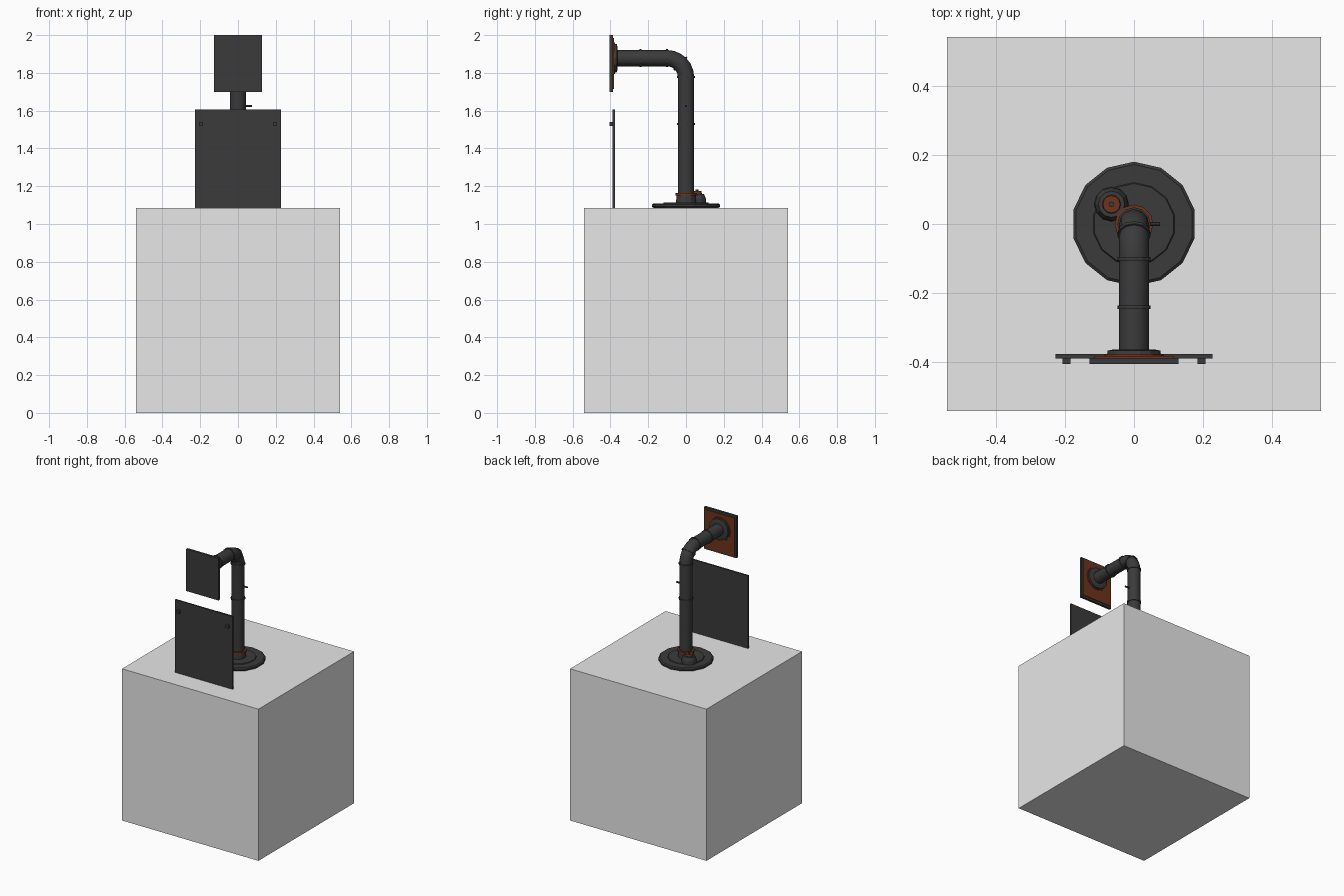
import bpy, bmesh, math
from mathutils import Vector

if "Cube" in bpy.data.objects:
    bpy.data.objects.remove(bpy.data.objects["Cube"])


def material(name, rgb):
    m = bpy.data.materials.new(name)
    m.diffuse_color = (*rgb, 1)
    m.use_nodes = True
    m.node_tree.nodes["Principled BSDF"].inputs["Base Color"].default_value = m.diffuse_color
    return m


GREY = material("pale_grey", (0.8, 0.8, 0.8))
IRON = material("dark_iron", (0.043, 0.043, 0.043))
RUST = material("rust_brown", (0.155, 0.034, 0.012))


def finish(bm, name, mat, smooth=False):
    bmesh.ops.recalc_face_normals(bm, faces=bm.faces)
    me = bpy.data.meshes.new(name)
    bm.to_mesh(me)
    bm.free()
    me.materials.append(mat)
    ob = bpy.data.objects.new(name, me)
    bpy.context.collection.objects.link(ob)
    if smooth:
        bpy.context.view_layer.objects.active = ob
        ob.select_set(True)
        bpy.ops.object.shade_smooth_by_angle(angle=math.radians(35))
        ob.select_set(False)
    return ob


def box(name, mat, x, y, z):
    """Box from (min, max) ranges on each axis."""
    bm = bmesh.new()
    bmesh.ops.create_cube(bm, size=1)
    for v in bm.verts:
        v.co = [(a + b) / 2 + c * (b - a) for (a, b), c in zip((x, y, z), v.co)]
    return finish(bm, name, mat)


def tube(name, mat, stations, sides=12, phase=0.0, smooth=False):
    """Capped round body through (centre, direction, radius) stations."""
    bm = bmesh.new()
    rings = []
    for centre, direction, r in stations:
        d = Vector(direction).normalized()
        # every direction lies in the yz plane or along x
        u = Vector((0, 1, 0)) if abs(d.x) > 0.9 else Vector((1, 0, 0))
        w = d.cross(u)
        angles = [phase + 2 * math.pi * i / sides for i in range(sides)]
        rings.append([bm.verts.new(Vector(centre) + r * (math.cos(a) * u + math.sin(a) * w))
                      for a in angles])
    for lo, hi in zip(rings, rings[1:]):
        for i in range(sides):
            j = (i + 1) % sides
            bm.faces.new((lo[i], lo[j], hi[j], hi[i]))
    bm.faces.new(rings[0])
    bm.faces.new(rings[-1])
    return finish(bm, name, mat, smooth)


def upright(name, mat, profile, x=0, y=0, sides=12, phase=0.0):
    """Turned part with a vertical axis from (radius, z) pairs."""
    return tube(name, mat, [((x, y, z), (0, 0, 1), r) for r, z in profile], sides, phase)


def level(name, mat, profile, z, sides=12):
    """Turned part with an axis along y from (radius, y) pairs."""
    return tube(name, mat, [((0, y, z), (0, -1, 0), r) for r, y in profile], sides)


TOP, ARM_Z, BEND, R = 1.085, 1.878, 0.1, 0.043

# Pedestal block
box("pedestal_block", GREY, (-0.54, 0.54), (-0.54, 0.54), (0, TOP))

# Stepped floor flange with a rust collar
upright("floor_flange", IRON, [(0.172, TOP), (0.18, 1.092), (0.18, 1.103), (0.172, 1.109),
                               (0.12, 1.109), (0.117, 1.114)], sides=14, phase=math.pi / 2)
upright("flange_neck", IRON, [(0.053, 1.112), (0.05, 1.15)])
upright("rust_collar", RUST, [(0.056, 1.15), (0.056, 1.164)])

# Small valve cap on the flange
cap = dict(x=-0.065, y=0.057)
upright("valve_body", IRON, [(0.05, 1.11), (0.048, 1.135), (0.038, 1.16)], **cap)
upright("valve_cap", RUST, [(0.027, 1.158), (0.025, 1.175)], **cap)
upright("valve_pin", IRON, [(0.008, 1.174), (0.008, 1.182)], sides=8, **cap)

# Bent pipe
path = [((0, 0, 1.11), (0, 0, 1), R)]
for i in range(7):
    a = math.pi / 2 * i / 6
    path.append(((0, -BEND + BEND * math.cos(a), ARM_Z - BEND + BEND * math.sin(a)),
                 (0, -math.sin(a), math.cos(a)), R))
path.append(((0, -0.378, ARM_Z), (0, -1, 0), R))
tube("bent_pipe", IRON, path, smooth=True)

# Pipe joint rings
for i, z in enumerate((1.53, ARM_Z - BEND)):
    upright(f"upright_ring_{i}", IRON, [(0.048, z - 0.005), (0.048, z + 0.005)])
for i, y in enumerate((-BEND, -0.24)):
    level(f"arm_ring_{i}", IRON, [(0.048, y + 0.005), (0.048, y - 0.005)], ARM_Z)
mid = path[4]
d = Vector(mid[1]) * 0.005
tube("bend_ring", IRON, [(Vector(mid[0]) - d, mid[1], 0.048), (Vector(mid[0]) + d, mid[1], 0.048)])

# Side pin
tube("side_pin", IRON, [((0.03, 0, 1.625), (1, 0, 0), 0.006),
                        ((0.075, 0, 1.625), (1, 0, 0), 0.006)], sides=8)

# Upper plate with rust backing and arm flange
box("upper_plate", IRON, (-0.128, 0.128), (-0.404, -0.387), (1.70, 2.0))
box("rust_backing", RUST, (-0.116, 0.116), (-0.39, -0.381), (1.714, 1.986))
level("rust_washer", RUST, [(0.085, -0.376), (0.085, -0.384)], ARM_Z, 14)
level("arm_flange", IRON, [(0.056, -0.362), (0.076, -0.366), (0.078, -0.378)], ARM_Z, 14)

# Lower panel with two square bolts
box("lower_panel", IRON, (-0.227, 0.227), (-0.388, -0.376), (TOP, 1.605))
for side in (-1, 1):
    x = side * 0.195
    box("panel_bolt", IRON, (x - 0.011, x + 0.011), (-0.404, -0.386), (1.52, 1.54))
